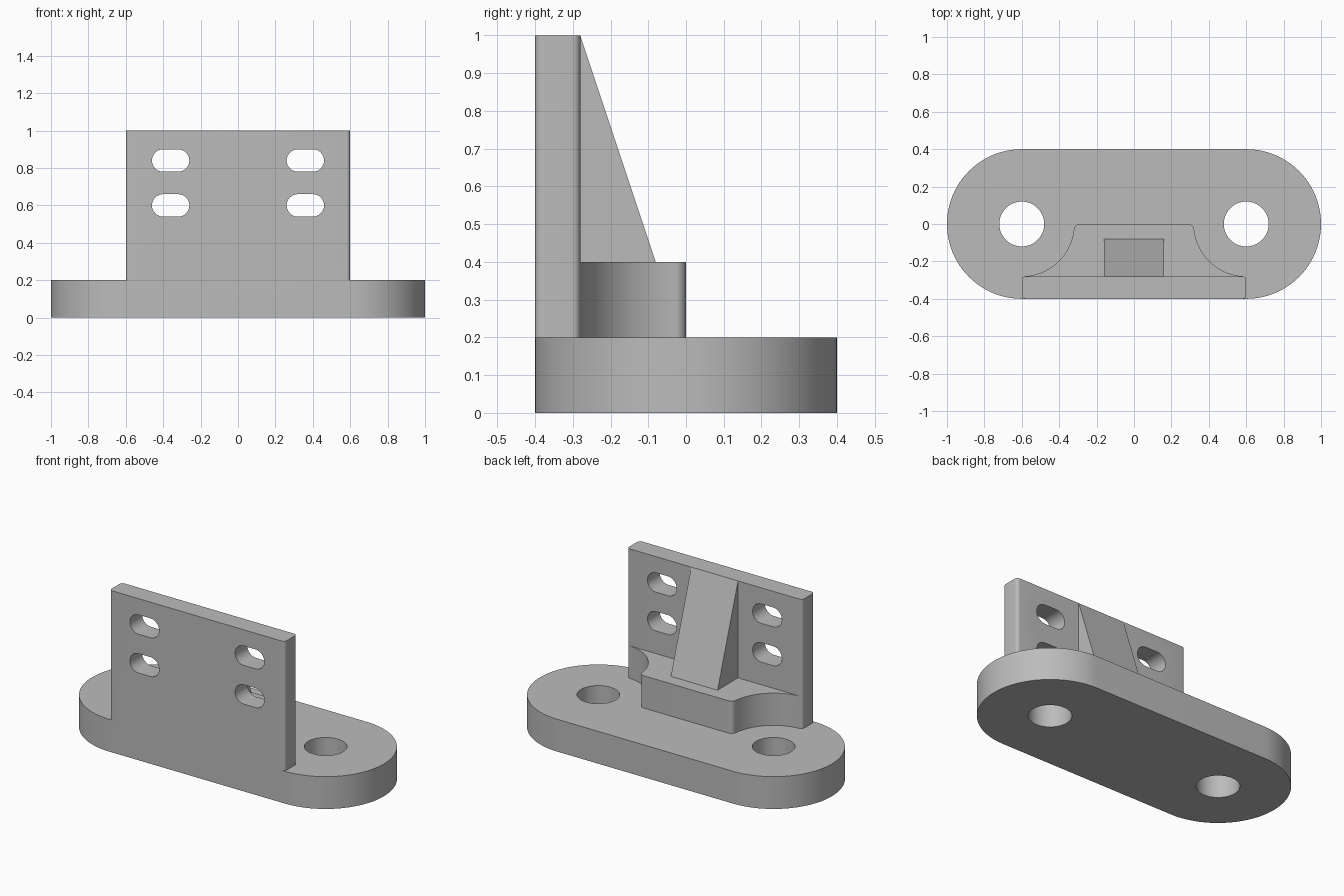
import bpy, bmesh
from math import cos, sin, radians

if "Cube" in bpy.data.objects:
    bpy.data.objects.remove(bpy.data.objects["Cube"], do_unlink=True)

grey = bpy.data.materials.new("plain grey")
grey.use_nodes = True
grey.diffuse_color = (0.5, 0.5, 0.5, 1)
grey.node_tree.nodes["Principled BSDF"].inputs["Base Color"].default_value = (0.5, 0.5, 0.5, 1)


def arc(cx, cy, r, start, end, steps):
    angles = [radians(start + (end - start) * i / steps) for i in range(steps + 1)]
    return [(cx + r * cos(a), cy + r * sin(a)) for a in angles]


def slot(cx, cy, half, r, steps=32):
    """Outline of a straight slot with round ends."""
    return arc(cx + half, cy, r, -90, 90, steps) + arc(cx - half, cy, r, 90, 270, steps)


def mirrored(points):
    return points + [(-x, y) for x, y in reversed(points)]


def extrude(name, outline, axis, lo, hi):
    """Solid prism from a closed outline, extruded along one axis."""
    place = {"x": lambda a, b, t: (t, a, b),
             "y": lambda a, b, t: (a, t, b),
             "z": lambda a, b, t: (a, b, t)}[axis]
    bm = bmesh.new()
    rings = [[bm.verts.new(place(a, b, t)) for a, b in outline] for t in (lo, hi)]
    n = len(outline)
    for ring in rings:
        bm.faces.new(ring)
    for i in range(n):
        j = (i + 1) % n
        bm.faces.new((rings[0][i], rings[0][j], rings[1][j], rings[1][i]))
    bmesh.ops.recalc_face_normals(bm, faces=bm.faces)
    mesh = bpy.data.meshes.new(name)
    bm.to_mesh(mesh)
    bm.free()
    mesh.materials.append(grey)
    obj = bpy.data.objects.new(name, mesh)
    bpy.context.collection.objects.link(obj)
    return obj


def combine(target, other, operation):
    mod = target.modifiers.new(operation.title(), "BOOLEAN")
    mod.operation, mod.solver, mod.object = operation, "EXACT", other
    bpy.context.view_layer.objects.active = target
    bpy.ops.object.modifier_apply(modifier=mod.name)
    bpy.data.objects.remove(other, do_unlink=True)


# Rounded base
bracket = extrude("mounting_bracket", slot(0, 0, 0.6, 0.4, 48), "z", 0, 0.2)

# Upright plate with rounded vertical edges and four slots
r = 0.02
side = arc(0.6 - r, -0.4 + r, r, -90, 0, 6) + arc(0.6 - r, -0.28 - r, r, 0, 90, 6)
plate = extrude("upright_plate", mirrored(side), "z", 0.1, 1)
for x in (-0.36, 0.36):
    for z in (0.6, 0.84):
        combine(plate, extrude("slot_cutter", slot(x, z, 0.04, 0.06, 16), "y", -0.5, -0.2), "DIFFERENCE")

# Block behind the plate, scooped around the bolt holes
half = [(0.58, -0.34)] + arc(0.6, 0, 0.28, 266, 186, 24) + arc(0.29, -0.03, 0.03, 0, 90, 8)
block = extrude("scooped_block", mirrored(half), "z", 0.1, 0.4)

# Sloping brace
brace = extrude("sloping_brace", [(-0.28, 1), (-0.047, 0.3), (-0.34, 0.3)], "x", -0.16, 0.16)

for part in (plate, block, brace):
    combine(bracket, part, "UNION")

# Bolt holes
for x in (-0.6, 0.6):
    combine(bracket, extrude("hole_cutter", arc(x, 0, 0.12, 0, 354, 59), "z", -0.1, 0.3), "DIFFERENCE")

# Merge flush faces, then smooth the curved walls
bm = bmesh.new()
bm.from_mesh(bracket.data)
bmesh.ops.remove_doubles(bm, verts=bm.verts, dist=0.0001)
bmesh.ops.dissolve_limit(bm, angle_limit=radians(0.2), verts=bm.verts, edges=bm.edges)
bm.to_mesh(bracket.data)
bm.free()
bpy.ops.object.select_all(action="DESELECT")
bracket.select_set(True)
bpy.context.view_layer.objects.active = bracket
bpy.ops.object.shade_smooth_by_angle(angle=radians(30))
